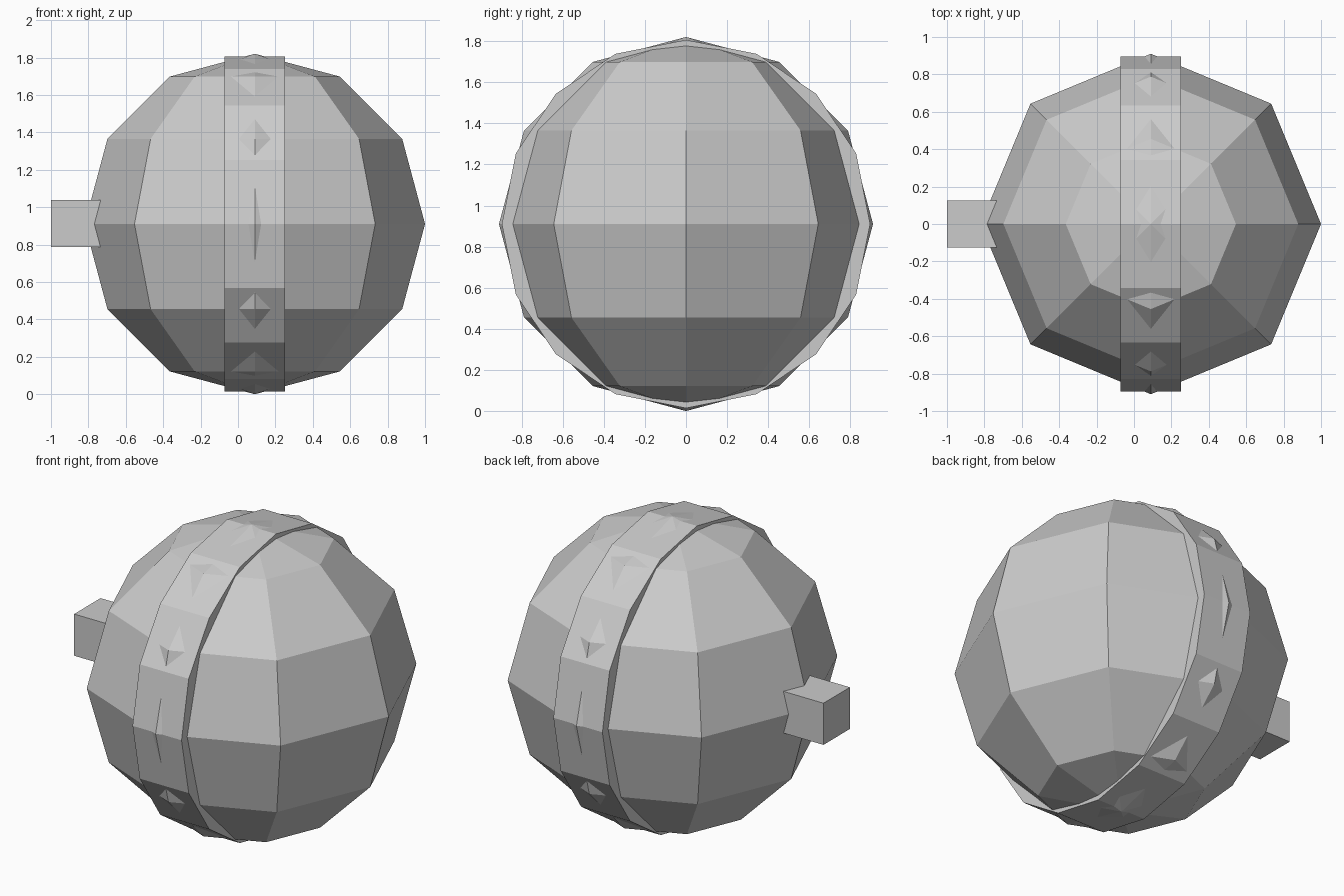
import bpy, math

if "Cube" in bpy.data.objects:
    bpy.data.objects.remove(bpy.data.objects["Cube"])

CX, R = 0.09, 0.91  # ball centre offset and radius

# Ball: low-poly faceted sphere with poles up and down
bpy.ops.mesh.primitive_uv_sphere_add(segments=8, ring_count=6, radius=R, location=(CX, 0, R))
bpy.context.object.name = "ball"

# Band: sixteen-sided belt wrapping the ball around the x axis
bpy.ops.mesh.primitive_cylinder_add(vertices=16, radius=0.896, depth=0.325,
                                    location=(CX, 0, R), rotation=(0, math.pi / 2, 0))
bpy.context.object.name = "band"

# Button: small block set into the left side of the ball
bpy.ops.mesh.primitive_cube_add(size=1, location=(-0.86, 0, R + 0.003))
button = bpy.context.object
button.name = "button"
button.scale = (0.28, 0.25, 0.25)

for ob in bpy.data.objects:
    for poly in ob.data.polygons:
        poly.use_smooth = False
